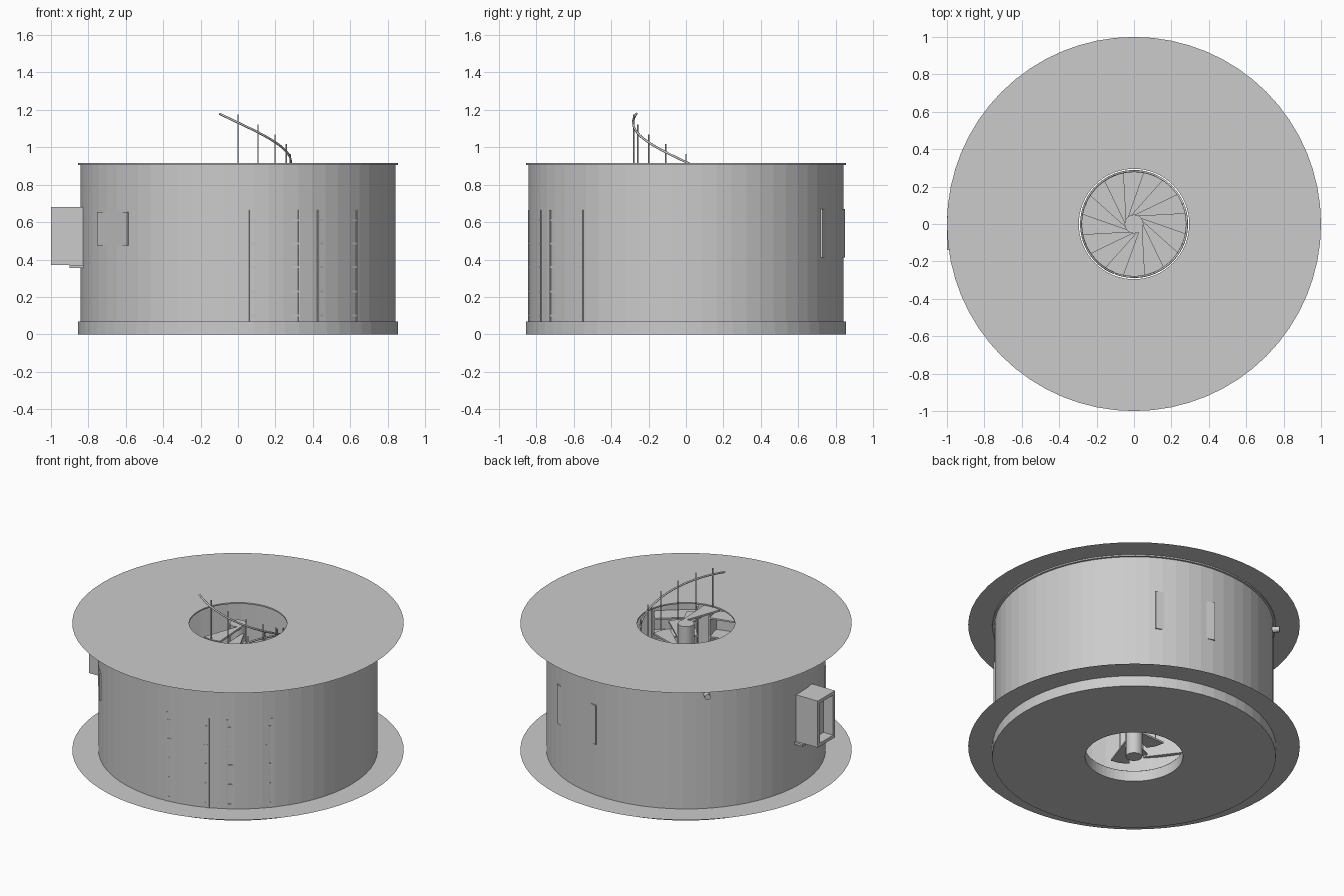
import bpy, bmesh, math
from mathutils import Matrix, Vector

if "Cube" in bpy.data.objects:
    bpy.data.objects.remove(bpy.data.objects["Cube"])

SIDES = 64
STEPS = 16
RISE = 0.0527
Z0, Z1 = 0.07, 0.915      # floor and ceiling levels


def finish(name, bm):
    me = bpy.data.meshes.new(name)
    bm.normal_update()
    bm.to_mesh(me)
    bm.free()
    ob = bpy.data.objects.new(name, me)
    bpy.context.collection.objects.link(ob)
    return ob


def lathe(name, profile, closed=True, n=SIDES):
    """Revolve (radius, z) points around z."""
    bm = bmesh.new()
    rings = []
    for i in range(n):
        a = 2 * math.pi * i / n
        rings.append([bm.verts.new((r * math.cos(a), r * math.sin(a), z)) for r, z in profile])
    k = len(profile)
    for i in range(n):
        p, q = rings[i], rings[(i + 1) % n]
        for j in range(k if closed else k - 1):
            m = (j + 1) % k
            bm.faces.new((p[j], q[j], q[m], p[m]))
    return finish(name, bm)


def add_box(bm, lo, hi, mat=Matrix()):
    lo, hi = Vector(lo), Vector(hi)
    s = hi - lo
    bmesh.ops.create_cube(bm, size=1, matrix=mat @ Matrix.Translation((lo + hi) / 2)
                          @ Matrix.Diagonal((s.x, s.y, s.z, 1)))


def turn(deg):
    return Matrix.Rotation(math.radians(deg), 4, 'Z')


def add_rod(bm, a, b, r, n=8):
    a, b = Vector(a), Vector(b)
    d = b - a
    rot = d.to_track_quat('Z', 'Y').to_matrix().to_4x4()
    bmesh.ops.create_cone(bm, cap_ends=True, segments=n, radius1=r, radius2=r,
                          depth=d.length, matrix=Matrix.Translation((a + b) / 2) @ rot)


# Tower shell, slabs and the paper-thin round decks
lathe("base_slab", [(0.295, 0), (0.855, 0), (0.855, Z0), (0.295, Z0)])
lathe("outer_wall", [(0.842, Z0), (0.842, 0.907)], closed=False)
lathe("roof_slab", [(0.295, 0.906), (0.855, 0.906), (0.855, Z1), (0.295, Z1)])
lathe("lower_deck", [(0.295, Z0 + 0.001), (1.0, Z0 + 0.001)], closed=False)
lathe("upper_deck", [(0.295, Z1 + 0.001), (1.0, Z1 + 0.001)], closed=False)

# Spiral stair: centre column
bm = bmesh.new()
add_rod(bm, (0, 0, 0), (0, 0, Z1), 0.05, 24)
finish("stair_column", bm)

# Treads: wedges with edges tangent to the column, climbing clockwise to -90 degrees
bm = bmesh.new()
posts = bmesh.new()
for i in range(STEPS):
    z = Z1 - RISE * (STEPS - 1 - i)
    mid = -90 + 22.5 * (STEPS - 1 - i)
    pts = [(0.05, 30), (0.28, -12), (0.285, 0), (0.28, 12), (0.05, 62)]
    lo, hi = [], []
    for r, a in pts:
        t = math.radians(mid + a)
        lo.append(bm.verts.new((r * math.cos(t), r * math.sin(t), z - 0.012)))
        hi.append(bm.verts.new((r * math.cos(t), r * math.sin(t), z)))
    bm.faces.new(hi)
    bm.faces.new(lo[::-1])
    for j in range(5):
        k = (j + 1) % 5
        bm.faces.new((lo[j], lo[k], hi[k], hi[j]))
    t = math.radians(mid)
    x, y = 0.28 * math.cos(t), 0.28 * math.sin(t)
    add_rod(posts, (x, y, z - 0.012), (x, y, z + 0.26), 0.004, 6)
finish("stair_treads", bm)
finish("rail_posts", posts)

# Helical handrail
cu = bpy.data.curves.new("handrail", 'CURVE')
cu.dimensions = '3D'
cu.bevel_depth = 0.006
cu.bevel_resolution = 1
cu.use_fill_caps = True
sp = cu.splines.new('POLY')
N = 72
sp.points.add(N)
for i in range(N + 1):
    f = i / N
    deg = 247.5 - 358 * f
    t = math.radians(deg)
    sp.points[i].co = (0.283 * math.cos(t), 0.283 * math.sin(t),
                       1.18 - (deg + 110.5) / 22.5 * RISE, 1)
bpy.context.collection.objects.link(bpy.data.objects.new("handrail", cu))


# Bookcases against the wall, back corners just breaking through it
def bookcase(name, angle, w):
    bm = bmesh.new()
    m = turn(angle)
    back = math.sqrt(0.847 ** 2 - (w / 2) ** 2)
    front = back - 0.11
    for s in (-1, 1):
        y = s * (w / 2 - 0.005)
        add_box(bm, (front, y - 0.005, Z0), (back, y + 0.005, 0.665), m)
    for z in (0.1, 0.23, 0.36, 0.485, 0.61):
        add_box(bm, (front, -w / 2, z - 0.005), (back, w / 2, z + 0.005), m)
    finish(name, bm)


bookcase("bookcase_left", -76.4, 0.28)
bookcase("bookcase_right", -50.2, 0.28)


# Flat wall panels whose side edges show on the outside
def panel(name, angle, w, z0, z1):
    bm = bmesh.new()
    back = math.sqrt(0.852 ** 2 - (w / 2) ** 2)
    add_box(bm, (back - 0.025, -w / 2, z0), (back, w / 2, z1), turn(angle))
    finish(name, bm)


panel("wall_panel_back", 72, 0.385, 0.41, 0.67)
panel("wall_panel_front", 216.8, 0.27, 0.475, 0.655)

# Hollow window box on the left side, open outward, with a backing frame
bm = bmesh.new()
ya, yb, za, zb, t = -0.14, 0.043, 0.37, 0.68, 0.022
add_box(bm, (-1.0, ya, za), (-0.82, ya + t, zb))
add_box(bm, (-1.0, yb - t, za), (-0.82, yb, zb))
add_box(bm, (-1.0, ya + t, za), (-0.82, yb - t, za + t))
add_box(bm, (-1.0, ya + t, zb - t), (-0.82, yb - t, zb))
add_box(bm, (-0.93, ya + t, za + t), (-0.92, yb - t, zb - t))
finish("window_box", bm)
bm = bmesh.new()
add_box(bm, (-0.9, ya - 0.02, 0.355), (-0.82, yb + 0.015, 0.37))
finish("window_sill", bm)

# Small pipe stub high on the back left
bm = bmesh.new()
d = turn(133.5) @ Vector((1, 0, 0))
add_rod(bm, d * 0.78 + Vector((0, 0, 0.83)), d * 0.885 + Vector((0, 0, 0.83)), 0.018, 16)
finish("pipe_stub", bm)

for ob in bpy.data.objects:
    if ob.type == 'MESH':
        bm = bmesh.new()
        bm.from_mesh(ob.data)
        bmesh.ops.recalc_face_normals(bm, faces=bm.faces)
        bm.to_mesh(ob.data)
        bm.free()
